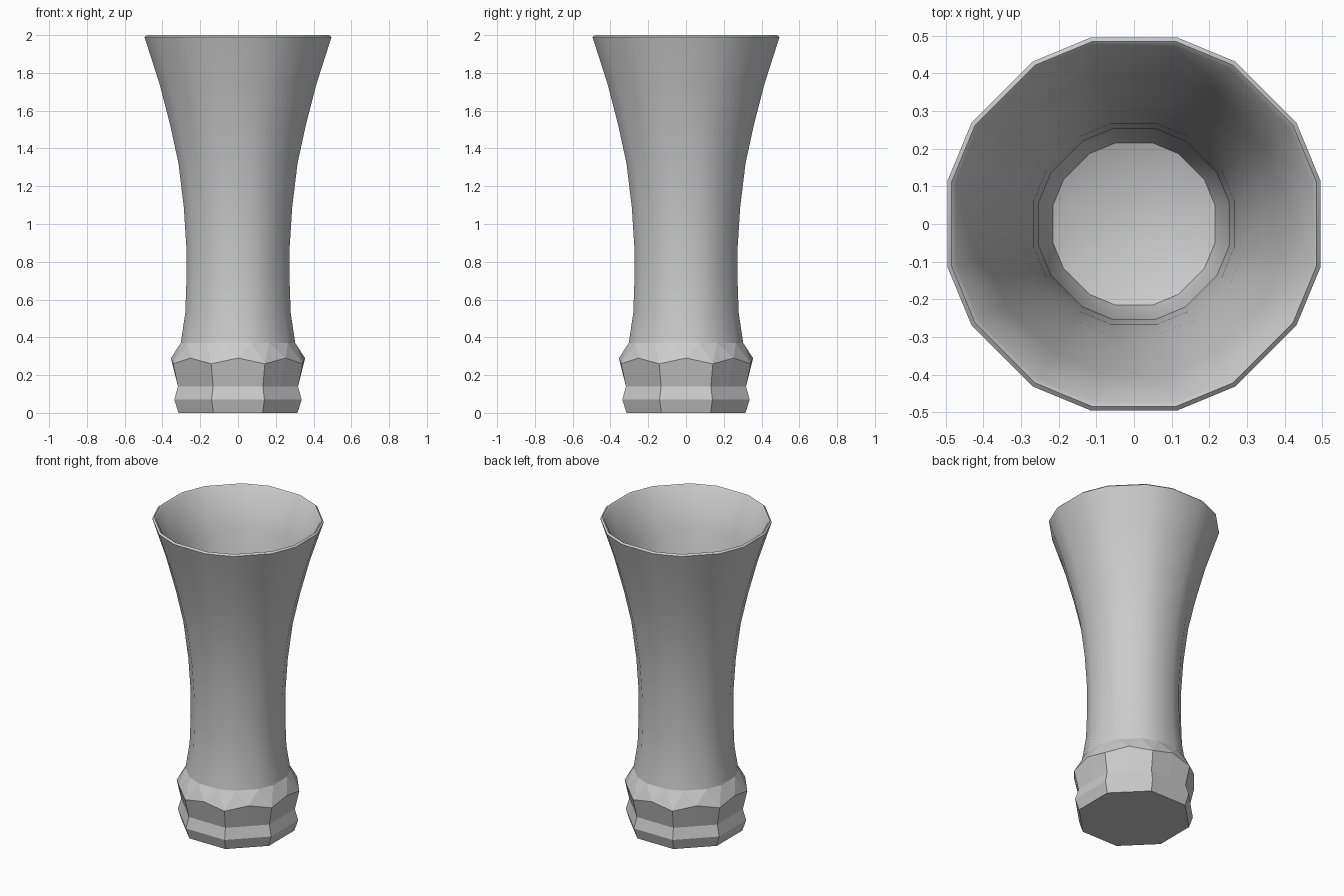
import bpy, bmesh, math

if "Cube" in bpy.data.objects:
    bpy.data.objects.remove(bpy.data.objects["Cube"])

bm = bmesh.new()


def turn(x, y, z, k):
    a = k * math.pi / 4
    return bm.verts.new((x * math.cos(a) - y * math.sin(a),
                         x * math.sin(a) + y * math.cos(a), z))


def octagon(mid, z_mid, corner, z_corner):
    # eight side midpoints alternating with eight corners
    ring = []
    for k in range(8):
        ring.append(turn(mid, 0, z_mid, k))
        ring.append(turn(corner, corner * math.tan(math.pi / 8), z_corner, k))
    return ring


def chamfered(r, z):
    # octagon with cut corners: wide and narrow sides alternate
    return [turn(r, s * 0.232 * r, z, k) for k in range(8) for s in (-1, 1)]


def bridge(a, b, smooth):
    for i in range(16):
        j = (i + 1) % 16
        bm.faces.new((a[i], a[j], b[j], b[i])).smooth = smooth


# faceted foot
foot = [octagon(r, z, r, z) for r, z in ((0.315, 0), (0.337, 0.07), (0.318, 0.14))]
foot.append(octagon(0.355, 0.29, 0.343, 0.26))
bm.faces.new(foot[0][::-1])
for a, b in zip(foot, foot[1:]):
    bridge(a, b, False)

# outer wall, rim and inner wall
outer = [(0.303, 0.37), (0.279, 0.53), (0.273, 0.70), (0.273, 0.87), (0.287, 1.09),
         (0.315, 1.32), (0.358, 1.52), (0.415, 1.74), (0.495, 1.99)]
rim = [(0.484, 2.0), (0.472, 1.99)]
inner = [(0.393, 1.74), (0.336, 1.52), (0.293, 1.32), (0.266, 1.09), (0.252, 0.87),
         (0.252, 0.70), (0.250, 0.53), (0.215, 0.42), (0.12, 0.38)]
wall = [chamfered(r, z) for r, z in outer + rim + inner]
for a, b in zip(wall, wall[1:]):
    bridge(a, b, True)
bm.faces.new(wall[-1]).smooth = True

# triangular facets between foot and wall
low, up = foot[-1], wall[0]
for k in range(8):
    m, c = low[2 * k], low[2 * k + 1]
    nxt, u0, u1, u2 = low[(2 * k + 2) % 16], up[2 * k], up[2 * k + 1], up[(2 * k + 2) % 16]
    for tri in ((m, u1, u0), (m, c, u1), (c, u2, u1), (c, nxt, u2)):
        bm.faces.new(tri)

# keep sharp creases
bm.normal_update()
for e in bm.edges:
    if e.calc_face_angle(0) > math.radians(35):
        e.smooth = False

mesh = bpy.data.meshes.new("vase")
bm.to_mesh(mesh)
bm.free()
bpy.context.collection.objects.link(bpy.data.objects.new("vase", mesh))
